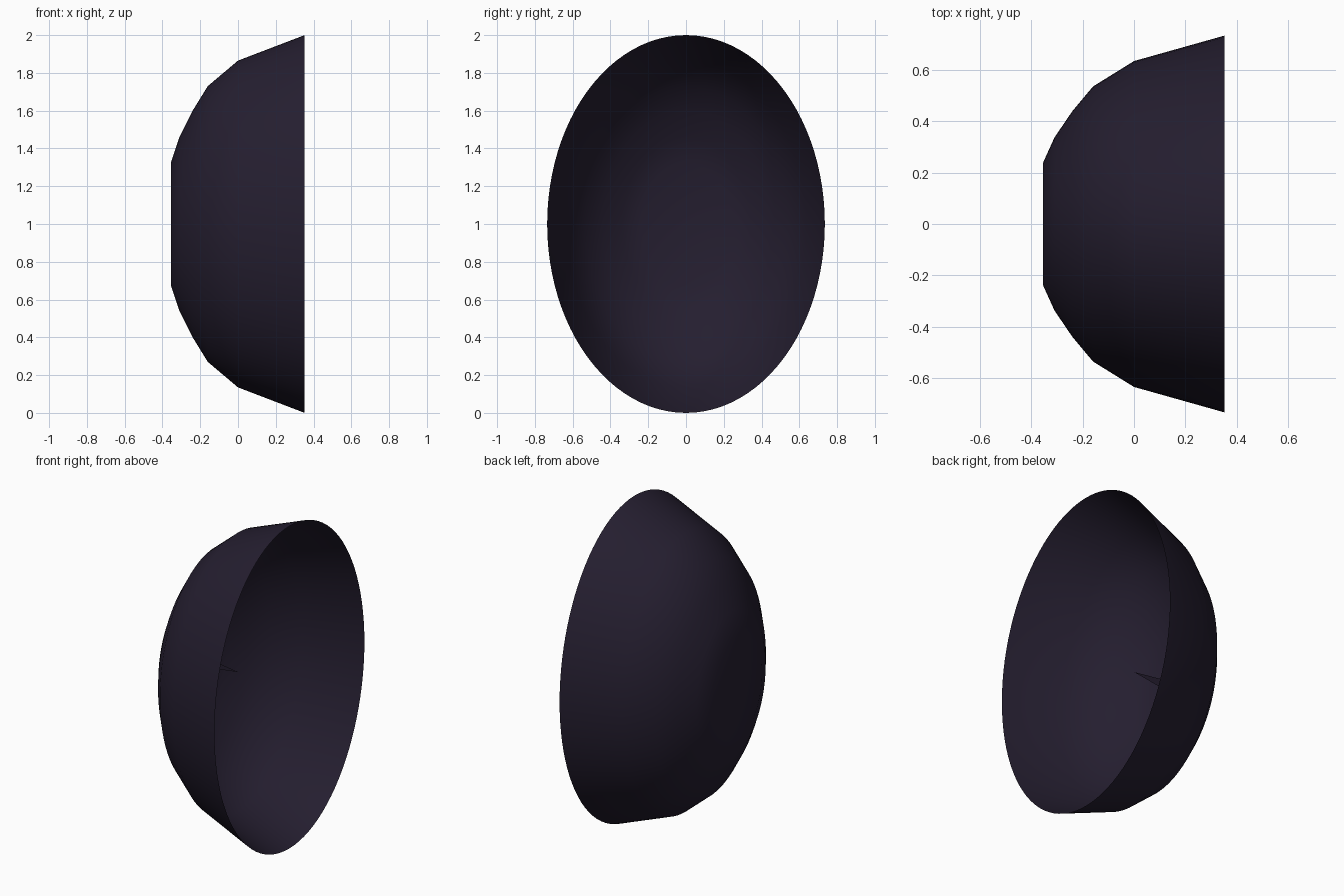
import bpy, bmesh, math

if "Cube" in bpy.data.objects:
    bpy.data.objects.remove(bpy.data.objects["Cube"])

mat = bpy.data.materials.new("dark_violet")
mat.diffuse_color = (0.018, 0.013, 0.029, 1)
mat.use_nodes = True
mat.node_tree.nodes["Principled BSDF"].inputs["Base Color"].default_value = mat.diffuse_color


def make_object(name, bm):
    mesh = bpy.data.meshes.new(name)
    bm.to_mesh(mesh)
    bm.free()
    obj = bpy.data.objects.new(name, mesh)
    bpy.context.collection.objects.link(obj)
    mesh.materials.append(mat)
    return obj


# Open oval bowl: (x, half height) profile swept around the x axis
PROFILE = [(0.353, 1.0), (0.0, 0.865), (-0.16, 0.73),
           (-0.24, 0.6), (-0.31, 0.46), (-0.355, 0.325)]
SEGMENTS = 96
WIDTH_RATIO = 0.735

bm = bmesh.new()
rings = []
for x, r in PROFILE:
    rings.append([bm.verts.new((x,
                                WIDTH_RATIO * r * math.cos(2 * math.pi * i / SEGMENTS),
                                1 + r * math.sin(2 * math.pi * i / SEGMENTS)))
                  for i in range(SEGMENTS)])
for a, b in zip(rings, rings[1:]):
    for i in range(SEGMENTS):
        j = (i + 1) % SEGMENTS
        bm.faces.new((a[i], a[j], b[j], b[i]))
bm.faces.new(rings[-1])  # flat bottom of the bowl
bmesh.ops.recalc_face_normals(bm, faces=bm.faces)
bowl = make_object("oval_bowl", bm)

# Small thin fin inside, from the bowl bottom to the middle
bm = bmesh.new()
bm.faces.new([bm.verts.new(p) for p in
              ((-0.355, 0, 0.95), (0.0, 0, 1.0), (-0.355, 0, 1.05))])
make_object("inner_fin", bm)

# Smooth around the bowl, keep the bottom edge crisp
bpy.ops.object.select_all(action='DESELECT')
bowl.select_set(True)
bpy.context.view_layer.objects.active = bowl
bpy.ops.object.shade_smooth_by_angle(angle=math.radians(25))
